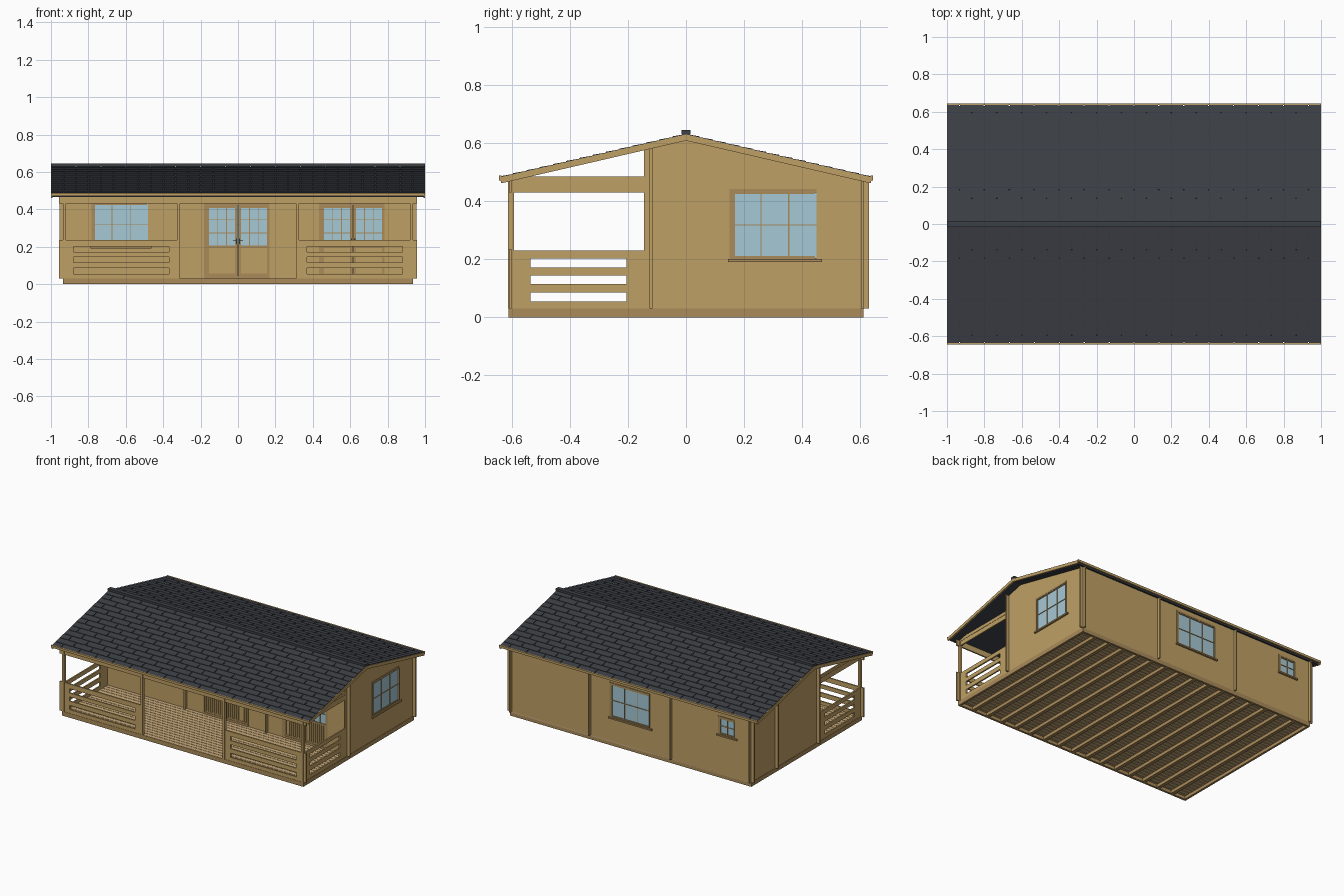
import bpy, bmesh, math
from mathutils import Matrix, Vector

if "Cube" in bpy.data.objects:
    bpy.data.objects.remove(bpy.data.objects["Cube"])

def material(name, rgb):
    m = bpy.data.materials.new(name)
    m.diffuse_color = (*rgb, 1)
    m.use_nodes = True
    m.node_tree.nodes["Principled BSDF"].inputs["Base Color"].default_value = m.diffuse_color
    return m

WOOD = material("wood", (0.52, 0.35, 0.13))
TRIM = material("trim_wood", (0.40, 0.26, 0.10))
DECK = material("deck_wood", (0.58, 0.40, 0.20))
ROOF = material("roof_felt", (0.045, 0.05, 0.06))
GLASS = material("glass", (0.38, 0.58, 0.66))
METAL = material("dark_metal", (0.03, 0.03, 0.03))

def finish(bm, name, mat):
    bmesh.ops.recalc_face_normals(bm, faces=bm.faces)
    me = bpy.data.meshes.new(name)
    bm.to_mesh(me)
    bm.free()
    me.materials.append(mat)
    ob = bpy.data.objects.new(name, me)
    bpy.context.collection.objects.link(ob)
    return ob

def add_box(bm, lo, hi, M=Matrix()):
    lo, hi = Vector(lo), Vector(hi)
    d = hi - lo
    bmesh.ops.create_cube(bm, size=1, matrix=M @ Matrix.Translation((lo + hi) / 2)
                          @ Matrix.Diagonal((*d, 1)))

def boxes(name, mat, items, M=Matrix()):
    bm = bmesh.new()
    for lo, hi in items:
        add_box(bm, lo, hi, M)
    return finish(bm, name, mat)

def face_frame(deg, loc):
    """Wall frame: x along the wall, -y outward, z up."""
    return Matrix.Translation(loc) @ Matrix.Rotation(math.radians(deg), 4, 'Z')

SLOPE = 0.231
ANG = math.atan(SLOPE)
def under_roof(y):
    return 0.61 - SLOPE * abs(y)

def panel(name, M, u0, u1, z0, z1, holes=(), top=None):
    """Flat wall with rectangular holes; top(u) trims it under the roof."""
    us, zs = {u0, u1}, {z0, z1}
    for a, b, c, d in holes:
        us |= {a, b}
        zs |= {c, d}
    if top:
        us.add(0.0)
    us, zs = sorted(us), sorted(zs)
    bm = bmesh.new()
    def vert(u, z):
        return bm.verts.new(M @ Vector((u, 0, min(z, top(u)) if top else z)))
    grid = [[vert(u, z) for z in zs] for u in us]
    for i in range(len(us) - 1):
        for j in range(len(zs) - 1):
            cu, cz = (us[i] + us[i + 1]) / 2, (zs[j] + zs[j + 1]) / 2
            if not any(a < cu < b and c < cz < d for a, b, c, d in holes):
                bm.faces.new((grid[i][j], grid[i + 1][j], grid[i + 1][j + 1], grid[i][j + 1]))
    bmesh.ops.delete(bm, geom=[v for v in bm.verts if not v.link_faces], context='VERTS')
    bmesh.ops.remove_doubles(bm, verts=bm.verts, dist=1e-5)
    ob = finish(bm, name, WOOD)
    s = ob.modifiers.new("thickness", 'SOLIDIFY')
    s.thickness, s.offset = 0.01, 0
    return ob

def bars(u0, u1, z0, z1, cols, rows, w=0.004, d=0.006):
    """Glazing bars that divide a pane."""
    out = []
    for i in range(1, cols):
        u = u0 + (u1 - u0) * i / cols
        out.append(((u - w / 2, -d, z0), (u + w / 2, d, z1)))
    for j in range(1, rows):
        z = z0 + (z1 - z0) * j / rows
        out.append(((u0, -d, z - w / 2), (u1, d, z + w / 2)))
    return out

def surround(u0, u1, z0, z1, w, d):
    return [((u0 - w, -d, z0 - w), (u0, d, z1 + w)), ((u1, -d, z0 - w), (u1, d, z1 + w)),
            ((u0, -d, z1), (u1, d, z1 + w)), ((u0, -d, z0 - w), (u1, d, z0))]

def window(name, M, u0, u1, z0, z1, cols, rows):
    parts = surround(u0, u1, z0, z1, 0.012, 0.009) + bars(u0, u1, z0, z1, cols, rows)
    parts += surround(u0 + 0.006, u1 - 0.006, z0 + 0.006, z1 - 0.006, 0.006, 0.007)
    parts.append(((u0 - 0.018, -0.018, z0 - 0.014), (u1 + 0.018, -0.004, z0 - 0.004)))
    boxes(name + "_frame", TRIM, parts, M)
    boxes(name + "_glass", GLASS, [((u0, -0.002, z0), (u1, 0.002, z1))], M)

def double_door(name, M, c):
    z0, zm, z1, hw = 0.045, 0.2, 0.42, 0.168
    parts = surround(c - hw, c + hw, z0, z1, 0.014, 0.009)
    glass, slats, handles = [], [], []
    for s in (-1, 1):
        a, b = sorted((c + s * 0.002, c + s * hw))
        i, o = a + 0.014, b - 0.014
        parts += [((a, -0.007, z0), (i, 0.007, z1)), ((o, -0.007, z0), (b, 0.007, z1))]
        parts += [((i, -0.007, z), (o, 0.007, z + 0.012)) for z in (z0, zm - 0.006, z1 - 0.012)]
        parts += bars(i, o, zm, z1, 3, 3)
        glass.append(((i, -0.002, zm), (o, 0.002, z1)))
        slats.append(((i, -0.001, z0), (o, 0.004, zm)))
        n = 9
        p = (o - i) / n
        slats += [((i + k * p + 0.002, -0.006, z0 + 0.01), (i + (k + 1) * p - 0.002, 0, zm))
                  for k in range(n)]
        h = c + s * 0.009
        handles += [((h - 0.003, -0.011, 0.215), (h + 0.003, -0.006, 0.245)),
                    ((min(h, h + s * 0.018), -0.017, 0.232), (max(h, h + s * 0.018), -0.011, 0.237))]
    boxes(name + "_frame", TRIM, parts, M)
    boxes(name + "_slats", WOOD, slats, M)
    boxes(name + "_glass", GLASS, glass, M)
    boxes(name + "_handles", METAL, handles, M)

# Foundation rim, joists and floor boards
X, Y = 0.935, 0.612
boxes("base_rim", TRIM, [((-X, -Y, 0), (X, -Y + 0.015, 0.03)), ((-X, Y - 0.015, 0), (X, Y, 0.03)),
                         ((-X, -Y, 0), (-X + 0.015, Y, 0.03)), ((X - 0.015, -Y, 0), (X, Y, 0.03))])
N = 16
boxes("floor_joists", TRIM, [((-X + 2 * X * i / N - 0.012, -Y + 0.015, 0),
                              (-X + 2 * X * i / N + 0.012, Y - 0.015, 0.022)) for i in range(1, N)])
P = 2 * Y / 40
boxes("floor_boards", DECK, [((-X + 0.01, -Y + 0.003 + i * P, 0.022),
                              (X - 0.01, -Y + (i + 1) * P, 0.031)) for i in range(40)])

# House walls
FRONT, BACK = face_frame(0, (0, -0.12, 0)), face_frame(180, (0, 0.607, 0))
RIGHT, LEFT = face_frame(90, (0.928, 0, 0)), face_frame(90, (-0.928, 0, 0))
panel("front_wall", FRONT, -0.955, 0.955, 0.03, under_roof(0.125),
      [(-0.77, -0.48, 0.2, 0.43), (-0.168, 0.168, 0.045, 0.42), (0.447, 0.783, 0.045, 0.42)])
panel("back_wall", BACK, -0.955, 0.955, 0.03, under_roof(0.612),
      [(-0.15, 0.15, 0.2, 0.43), (0.69, 0.81, 0.31, 0.42)])
SLOTS = [(0.055, 0.085), (0.115, 0.145), (0.172, 0.202)]
side_holes = [(-0.535, -0.205, a, b) for a, b in SLOTS]
side_holes += [(-0.595, -0.145, 0.23, 0.43), (-0.612, -0.145, 0.485, 0.7)]
panel("right_wall", RIGHT, -0.612, 0.63, 0.03, 0.7,
      side_holes + [(0.162, 0.45, 0.205, 0.43)], under_roof)
panel("left_wall", LEFT, -0.612, 0.63, 0.03, 0.7, side_holes, under_roof)
for n, x in (("left", -0.315), ("right", 0.315)):
    panel(n + "_partition", face_frame(90, (x, 0, 0)), -0.145, 0.63, 0.03, 0.7, (), under_roof)
panel("cross_partition", face_frame(0, (0, 0.34, 0)), -0.955, -0.29, 0.03, under_roof(0.345))

# Porch front with slotted rails, posts and side beams
front_holes = [(-0.31, 0.31, 0.03, 0.43)]
for s in (-1, 1):
    span = lambda a, b: tuple(sorted((s * a, s * b)))
    front_holes += [(*span(0.37, 0.88), a, b) for a, b in SLOTS]
    front_holes += [(*span(0.325, 0.92), 0.235, 0.43), (*span(0.935, 0.956), 0.235, 0.43)]
panel("porch_front", face_frame(0, (0, -0.605, 0)), -0.955, 0.955, 0.03, 0.469, front_holes)
boxes("porch_posts", WOOD, [((x - 0.008, -0.613, 0.03), (x + 0.008, -0.593, 0.468))
                            for x in (-0.927, -0.318, 0.318, 0.927)])
boxes("porch_side_beams", WOOD, [((x - 0.007, -0.605, 0.46), (x + 0.007, -0.125, 0.468))
                                 for x in (-0.928, 0.928)])

# Windows and doors
window("front_window", FRONT, -0.77, -0.48, 0.205, 0.43, 3, 2)
window("right_window", RIGHT, 0.162, 0.45, 0.205, 0.43, 3, 2)
window("back_window", BACK, -0.15, 0.15, 0.205, 0.43, 3, 2)
window("small_back_window", BACK, 0.69, 0.81, 0.31, 0.42, 2, 2)
double_door("centre_door", FRONT, 0)
double_door("right_door", FRONT, 0.615)

# Two roof slopes: slab, lapped shingles, gable boards and eave board
L, ROWS, W = 0.64 / math.cos(ANG), 14, 0.1333
for side, deg in (("front", 0), ("back", 180)):
    M = face_frame(deg, (0, 0, 0.627)) @ Matrix.Rotation(ANG, 4, 'X')
    boxes(side + "_roof_slab", ROOF, [((-0.992, -L + 0.008, -0.016), (0.992, 0, 0))], M)
    bm = bmesh.new()
    step = L / ROWS
    for r in range(ROWS):
        T = M @ Matrix.Translation((0, -r * step, 0)) @ Matrix.Rotation(-0.06, 4, 'X')
        x = -0.996 - (W / 2 if r % 2 else 0)
        while x < 0.99:
            a, b = max(x, -0.996), min(x + W - 0.006, 0.996)
            if b - a > 0.01:
                add_box(bm, (a, -step, 0), (b, 0, 0.004), T)
            x += W
    finish(bm, side + "_roof_shingles", ROOF)
    boxes(side + "_gable_boards", WOOD, [((x, -L, -0.018), (x + 0.009, 0, 0.003))
                                         for x in (-1, 0.991)], M)
    boxes(side + "_eave_board", WOOD, [((-1, -0.644, 0.472), (1, -0.635, 0.488))], face_frame(deg, (0, 0, 0)))
boxes("ridge_cap", ROOF, [((-1, -0.015, 0.63), (1, 0.015, 0.645))])
